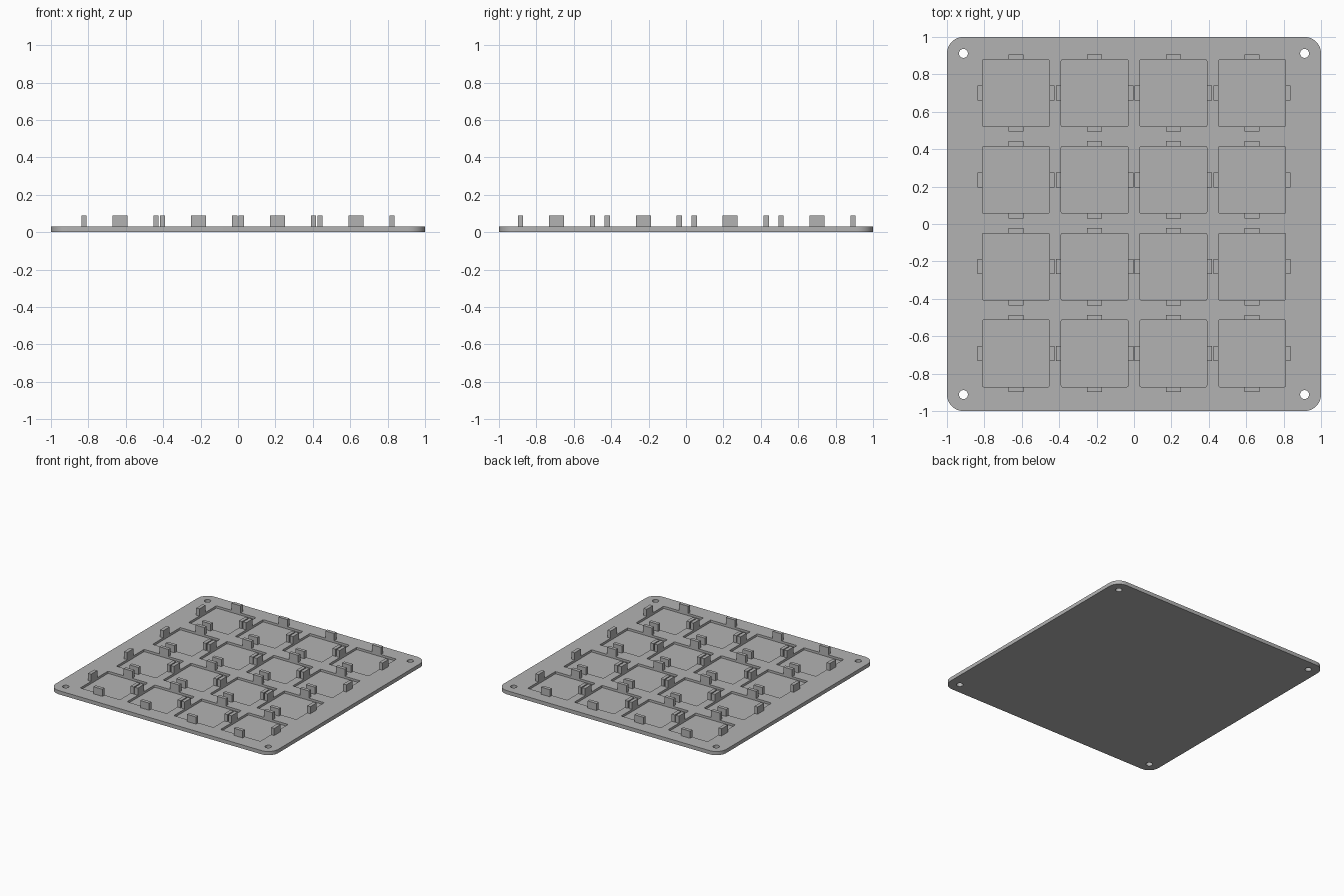
import bpy, bmesh, math

cube = bpy.data.objects.get("Cube")
if cube:
    bpy.data.objects.remove(cube, do_unlink=True)

THICK, DEPTH, TOP = 0.03, 0.018, 0.088
POCKET = 0.357
CLIP_W, CLIP_T = 0.08, 0.028
COLS = [(i - 1.5) * 0.421 for i in range(4)]
ROWS = [(i - 1.5) * 0.464 + 0.004 for i in range(4)]
HOLE_POS, HOLE_R = 0.912, 0.024

grey = bpy.data.materials.new("matte grey")
grey.use_nodes = True
colour = (0.45, 0.45, 0.45, 1)
grey.diffuse_color = colour
grey.node_tree.nodes["Principled BSDF"].inputs["Base Color"].default_value = colour


def rounded_square(half, radius, steps):
    """Outline of a square with rounded corners."""
    pts = []
    for q, (sx, sy) in enumerate([(1, 1), (-1, 1), (-1, -1), (1, -1)]):
        for k in range(steps + 1):
            a = math.pi / 2 * (q + k / steps)
            pts.append((sx * (half - radius) + radius * math.cos(a),
                        sy * (half - radius) + radius * math.sin(a)))
    return pts


def add_prism(bm, outline, x, y, z0, z1):
    """Closed vertical prism over an outline centred on x, y."""
    low = [bm.verts.new((x + px, y + py, z0)) for px, py in outline]
    high = [bm.verts.new((x + px, y + py, z1)) for px, py in outline]
    bm.faces.new(low[::-1])
    bm.faces.new(high)
    n = len(outline)
    for i in range(n):
        j = (i + 1) % n
        bm.faces.new((low[i], low[j], high[j], high[i]))


def make_object(name, bm):
    mesh = bpy.data.meshes.new(name)
    bm.to_mesh(mesh)
    bm.free()
    mesh.materials.append(grey)
    obj = bpy.data.objects.new(name, mesh)
    bpy.context.collection.objects.link(obj)
    return obj


# Base plate with rounded corners
bm = bmesh.new()
add_prism(bm, rounded_square(1, 0.088, 10), 0, 0, 0, THICK)
plate = make_object("base_plate", bm)

# Cutter for the square pockets and the corner screw holes
bm = bmesh.new()
for x in COLS:
    for y in ROWS:
        add_prism(bm, rounded_square(POCKET / 2, 0.006, 3), x, y, THICK - DEPTH, 0.1)
circle = [(HOLE_R * math.cos(math.tau * k / 32), HOLE_R * math.sin(math.tau * k / 32))
          for k in range(32)]
for sx in (-1, 1):
    for sy in (-1, 1):
        add_prism(bm, circle, sx * HOLE_POS, sy * HOLE_POS, -0.1, 0.1)
cutter = make_object("pocket_cutter", bm)
cutter.hide_render = True

cut = plate.modifiers.new("pockets", "BOOLEAN")
cut.operation = "DIFFERENCE"
cut.solver = "EXACT"
cut.object = cutter
bpy.context.view_layer.objects.active = plate
plate.select_set(True)
bpy.ops.object.modifier_apply(modifier=cut.name)
bpy.data.objects.remove(cutter, do_unlink=True)
bpy.ops.object.shade_smooth_by_angle(angle=math.radians(35))

# Four upright clips around every pocket, one object per row
for r, y in enumerate(ROWS):
    bm = bmesh.new()
    for x in COLS:
        for dx, dy in ((1, 0), (-1, 0), (0, 1), (0, -1)):
            off = (POCKET + CLIP_T) / 2
            hx = (CLIP_T if dx else CLIP_W) / 2
            hy = (CLIP_T if dy else CLIP_W) / 2
            box = [(-hx, -hy), (hx, -hy), (hx, hy), (-hx, hy)]
            add_prism(bm, box, x + dx * off, y + dy * off, THICK, TOP)
    make_object(f"clips_row_{r + 1}", bm)
